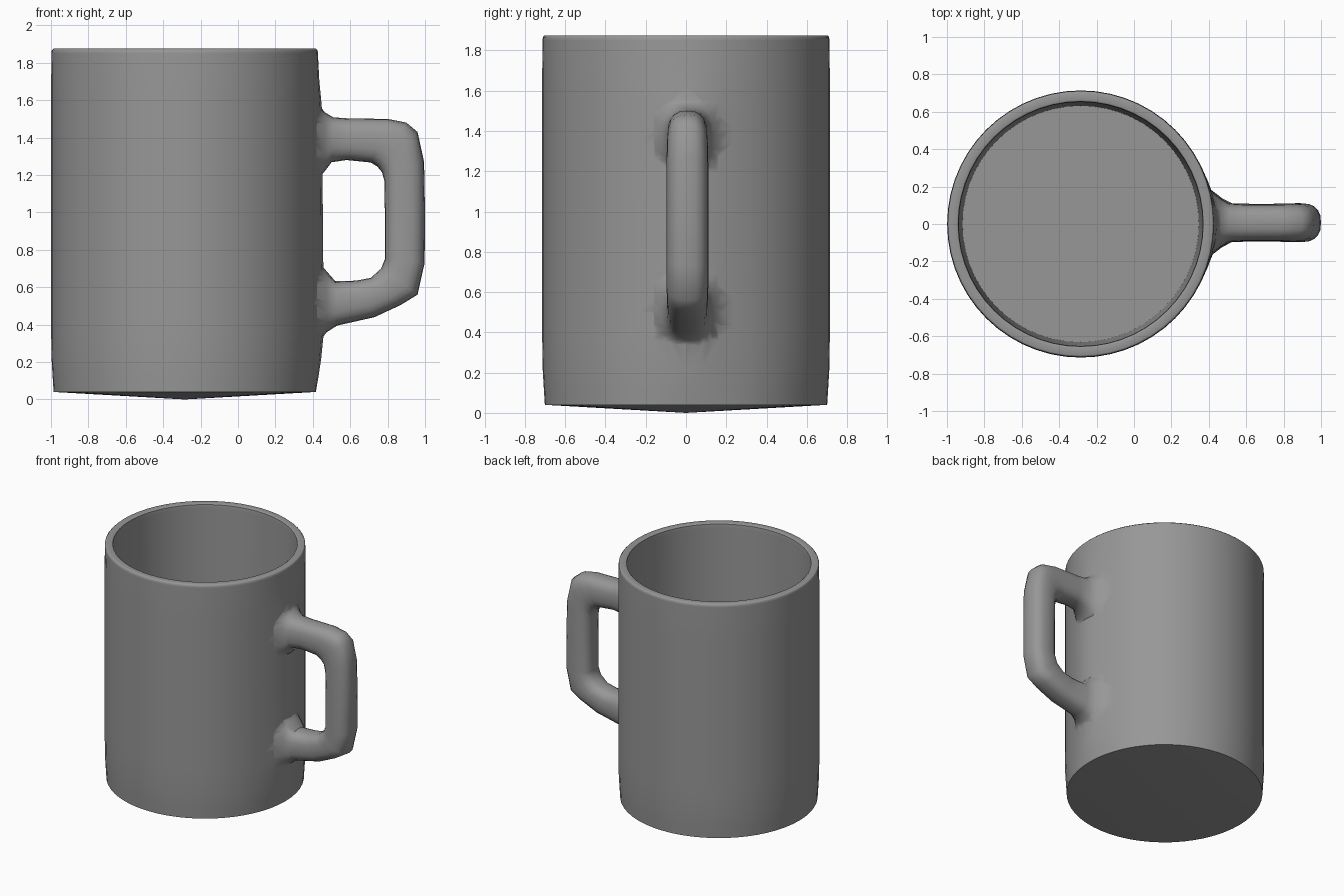
import bpy, bmesh
from math import sin, cos, tau, exp, sqrt, copysign

if "Cube" in bpy.data.objects:
    bpy.data.objects.remove(bpy.data.objects["Cube"])

CX, SEG = -0.285, 56


def loft(name, rings, start, end):
    """Skin closed rings of points; cap each end with a point (fan) or None (flat)."""
    bm = bmesh.new()
    loops = [[bm.verts.new(p) for p in r] for r in rings]
    n = len(loops[0])
    for a, b in zip(loops, loops[1:]):
        for i in range(n):
            j = (i + 1) % n
            bm.faces.new((a[i], a[j], b[j], b[i]))
    for loop, tip in ((loops[0], start), (loops[-1], end)):
        if tip is None:
            bm.faces.new(loop)
        else:
            t = bm.verts.new(tip)
            for i in range(n):
                bm.faces.new((loop[i], loop[(i + 1) % n], t))
    bmesh.ops.recalc_face_normals(bm, faces=bm.faces)
    me = bpy.data.meshes.new(name)
    bm.to_mesh(me)
    bm.free()
    me.materials.append(grey)
    ob = bpy.data.objects.new(name, me)
    bpy.context.collection.objects.link(ob)
    return ob


grey = bpy.data.materials.new("dark_grey")
grey.diffuse_color = (0.31, 0.31, 0.31, 1)
grey.use_nodes = True
grey.node_tree.nodes["Principled BSDF"].inputs["Base Color"].default_value = grey.diffuse_color

# Cup: radius, height, bulge of the wall towards the handle
profile = [(0.701, 0.04, 0), (0.706, 0.12, 0.009), (0.712, 0.22, 0.018), (0.714, 0.36, 0.03)]
profile += [(0.714, 0.36 + 0.07 * k, 0.03 - 0.0006 * k) for k in range(1, 18)]
profile += [(0.714, 1.62, 0.014), (0.714, 1.7, 0.006), (0.712, 1.85, 0), (0.711, 1.866, 0),
            (0.702, 1.875, 0), (0.664, 1.875, 0), (0.655, 1.868, 0), (0.652, 1.84, 0),
            (0.632, 0.1, 0)]
rings = []
for r, z, bulge in profile:
    ring = []
    for i in range(SEG):
        a = tau * i / SEG
        d = min(a, tau - a)
        rr = r + bulge * exp(-(d / 0.22) ** 2)
        ring.append((CX + rr * cos(a), rr * sin(a), z))
    rings.append(ring)
cup = loft("mug", rings, (CX, 0, 0), (CX, 0, 0.1))

# Handle: outer point, inner point, half width, flaring where it meets the wall
sections = [(0.40, 1.60, 0.40, 1.17, 0.20), (0.465, 1.535, 0.46, 1.215, 0.13),
            (0.51, 1.508, 0.50, 1.268, 0.103), (0.60, 1.502, 0.58, 1.28, 0.098),
            (0.80, 1.50, 0.71, 1.267, 0.098), (0.90, 1.48, 0.745, 1.245, 0.10),
            (0.96, 1.43, 0.77, 1.215, 0.102), (0.995, 1.27, 0.782, 1.17, 0.104),
            (1.0, 1.0, 0.785, 1.0, 0.104), (0.998, 0.73, 0.785, 0.75, 0.104),
            (0.96, 0.56, 0.765, 0.70, 0.104), (0.87, 0.505, 0.71, 0.65, 0.102),
            (0.73, 0.44, 0.63, 0.635, 0.10), (0.53, 0.395, 0.52, 0.632, 0.103),
            (0.475, 0.36, 0.47, 0.69, 0.13), (0.40, 0.28, 0.40, 0.755, 0.20)]
rings = []
for k, (ox, oz, ix, iz, w) in enumerate(sections):
    ring = []
    for i in range(20):
        c, s = cos(tau * i / 20), sin(tau * i / 20)
        u = copysign(abs(c) ** 0.8, c)
        y = w * copysign(abs(s) ** 0.8, s)
        x = (ox + ix) / 2 + u * (ox - ix) / 2
        z = (oz + iz) / 2 + u * (oz - iz) / 2
        if k in (0, len(sections) - 1):      # end rings follow the round wall
            x = CX + sqrt(0.695 ** 2 - y * y)
        ring.append((x, y + 0.007, z))
    rings.append(ring)
handle = loft("handle", rings, None, None)
handle.hide_render = True

# Fuse the handle with the cup
mod = cup.modifiers.new("fuse_handle", 'BOOLEAN')
mod.operation = 'UNION'
mod.solver = 'EXACT'
mod.object = handle
bpy.context.view_layer.objects.active = cup
cup.select_set(True)
bpy.ops.object.modifier_apply(modifier=mod.name)
bpy.data.objects.remove(handle)
bpy.ops.object.shade_smooth_by_angle(angle=0.8)

# Clean shading around the joint
weighted = cup.modifiers.new("even_shading", 'WEIGHTED_NORMAL')
weighted.keep_sharp = True
